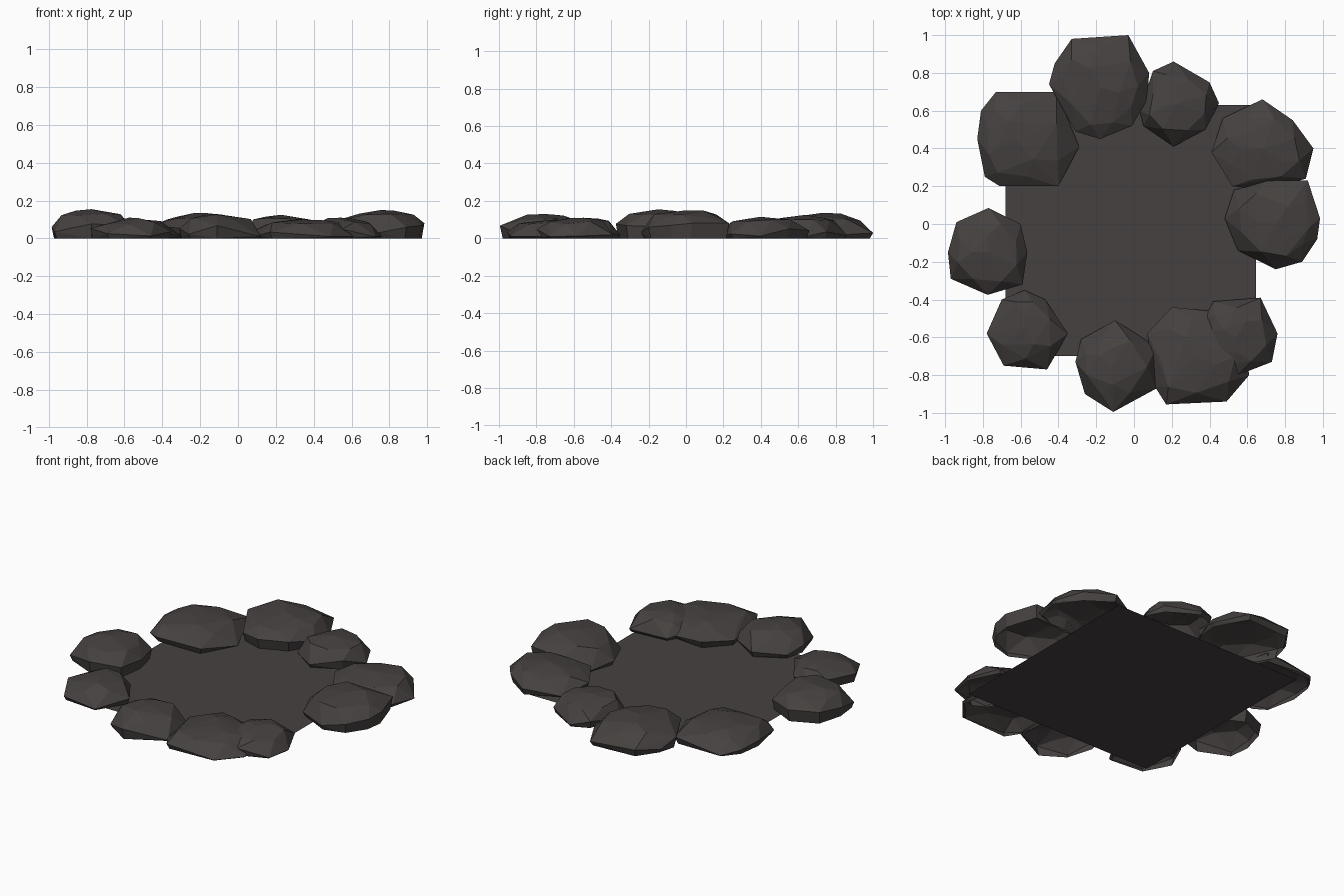
import bpy
import bmesh
import random
from mathutils import Vector

random.seed(11)

cube = bpy.data.objects.get("Cube")
if cube:
    bpy.data.objects.remove(cube, do_unlink=True)

# One dark stone colour for everything
stone = bpy.data.materials.new("dark_stone")
stone.use_nodes = True
colour = (0.060, 0.053, 0.051, 1)
stone.diffuse_color = colour
shader = stone.node_tree.nodes["Principled BSDF"]
shader.inputs["Base Color"].default_value = colour
shader.inputs["Roughness"].default_value = 0.9


def finish(bm, name):
    """Turn a bmesh into a flat shaded object."""
    mesh = bpy.data.meshes.new(name)
    bm.to_mesh(mesh)
    bm.free()
    mesh.materials.append(stone)
    obj = bpy.data.objects.new(name, mesh)
    bpy.context.collection.objects.link(obj)


def ring(outline, centre, scale, z, wobble):
    """Outline shrunk towards its centre, with uneven height."""
    return [(centre + (p - centre) * scale).to_3d()
            + Vector((0, 0, z + random.uniform(-wobble, wobble)))
            for p in outline]


def rock(name, height, *coords):
    """Faceted boulder shell: a hull over stacked rings of its plan outline."""
    outline = [Vector(pair) for pair in zip(coords[::2], coords[1::2])]
    centre = sum(outline, Vector((0, 0))) / len(outline)
    # The shoulder sits between the outline corners to make slanted facets
    between = [(a + b) / 2 for a, b in zip(outline, outline[1:] + outline[:1])]
    points = ring(outline, centre, 0.94, 0, 0)
    points += ring(outline, centre, 1, height * 0.3, height * 0.24)
    points += ring(between, centre, 0.78, height * 0.77, height * 0.1)
    points += ring(outline[::3], centre, 0.4, height * 0.93, height * 0.06)
    points.append(centre.to_3d() + Vector((0, 0, height)))

    bm = bmesh.new()
    for p in points:
        bm.verts.new(p)
    bmesh.ops.convex_hull(bm, input=bm.verts[:])
    bmesh.ops.recalc_face_normals(bm, faces=bm.faces[:])
    # The boulder is open where it rests on the ground
    base = [f for f in bm.faces if all(v.co.z < 0.0001 for v in f.verts)]
    bmesh.ops.delete(bm, geom=base, context="FACES")
    loose = [v for v in bm.verts if not v.link_faces]
    bmesh.ops.delete(bm, geom=loose, context="VERTS")
    finish(bm, name)


# Square ground sheet
sheet = bmesh.new()
left, right, front, back = -0.68, 0.645, -0.7, 0.63
sheet.faces.new([sheet.verts.new((x, y, 0)) for x, y in
                 ((left, front), (right, front), (right, back), (left, back))])
finish(sheet, "ground_sheet")

# Ring of boulders: height, then the plan outline
rock("rock_left_back", 0.115, .68, .66, .84, .55, .95, .40, .91, .24,
     .70, .18, .52, .20, .41, .38, .47, .56)
rock("rock_left", 0.15, .92, .23, .985, .03, .97, -.08, .89, -.20,
     .75, -.24, .55, -.14, .48, .03, .53, .18, .70, .23)
rock("rock_left_front_small", 0.11, .67, -.39, .76, -.58, .73, -.73,
     .55, -.80, .47, -.76, .38, -.62, .37, -.50, .42, -.41)
rock("rock_left_front_large", 0.1, .20, -.44, .40, -.46, .58, -.60,
     .61, -.80, .49, -.94, .17, -.955, .11, -.86, .07, -.58)
rock("rock_front", 0.13, -.10, -.51, .12, -.65, .12, -.87, -.11, -.995,
     -.26, -.90, -.31, -.73, -.28, -.61)
rock("rock_right_front", 0.11, -.58, -.35, -.47, -.40, -.35, -.58,
     -.46, -.77, -.69, -.75, -.78, -.58, -.70, -.40)
rock("rock_right", 0.155, -.77, .085, -.60, 0, -.565, -.15, -.59, -.32,
     -.775, -.375, -.97, -.29, -.985, -.15, -.94, .01)
rock("rock_right_back", 0.108, -.73, .70, -.41, .70, -.29, .41, -.40, .20,
     -.71, .20, -.79, .25, -.83, .45, -.81, .60)
rock("rock_back_large", 0.135, -.33, .98, -.03, 1, .08, .80, .07, .66,
     -.01, .52, -.18, .45, -.31, .49, -.45, .74, -.42, .85)
rock("rock_back_small", 0.125, .21, .86, .40, .75, .45, .64, .38, .50,
     .21, .41, .05, .52, .03, .60, .10, .81)
